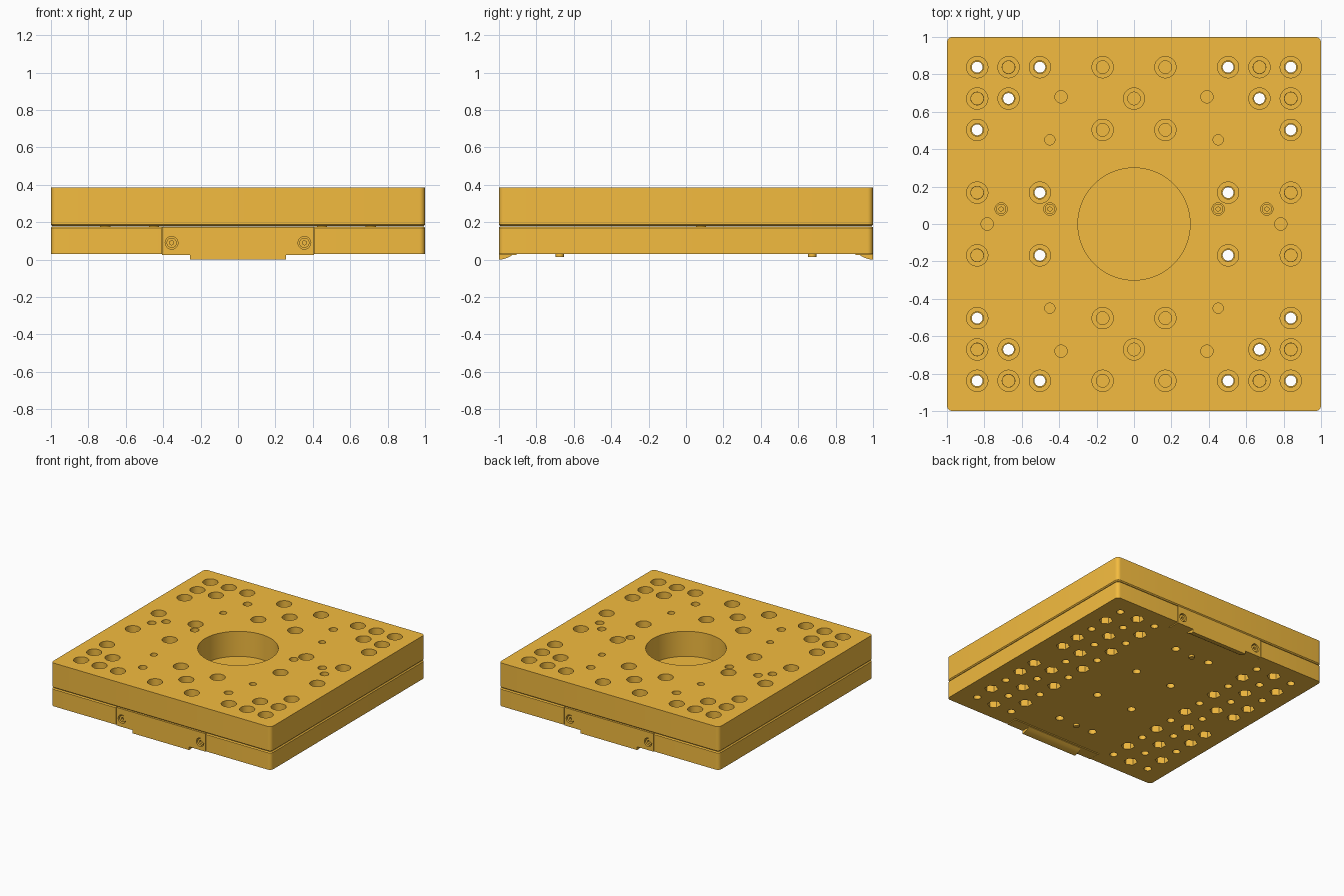
import bpy, bmesh
from math import cos, sin, pi
from mathutils import Matrix

if "Cube" in bpy.data.objects:
    bpy.data.objects.remove(bpy.data.objects["Cube"])

P = 0.1677                      # hole grid pitch
Z0, Z1, Z2 = 0.03, 0.177, 0.385  # underside, seam, top
mat = bpy.data.materials.new("orange")
mat.diffuse_color = (0.9, 0.5, 0.05, 1)
mat.use_nodes = True
mat.node_tree.nodes["Principled BSDF"].inputs["Base Color"].default_value = mat.diffuse_color


def lathe(bm, x, y, prof, xf=None):
    """Closed stepped cylinder along z; prof = [(radius, z, sides)] pairs."""
    def ring(r, z, n):
        vs = []
        for i in range(n):
            a = 2 * pi * (i + 0.5) / n
            co = Matrix.Translation((x, y, 0)) @ Matrix.Translation((r * cos(a), r * sin(a), z))
            co = co.translation
            vs.append(bm.verts.new(xf @ co if xf else co))
        return vs
    rings = [ring(r, z, 32 if r < 0.2 else 96) for r, z in prof]
    bm.faces.new(rings[0][::-1])
    for a, b in zip(rings, rings[1:]):
        n = len(a)
        for i in range(n):
            bm.faces.new((a[i], a[(i + 1) % n], b[(i + 1) % n], b[i]))
    bm.faces.new(rings[-1])


def prism(bm, x, y, r, z0, z1, n, xf=None):
    m = Matrix.Translation((x, y, (z0 + z1) / 2))
    bmesh.ops.create_cone(bm, cap_ends=True, segments=n, radius1=r, radius2=r,
                          depth=z1 - z0, matrix=(xf @ m) if xf else m)


def box(bm, lo, hi):
    c = [(a + b) / 2 for a, b in zip(lo, hi)]
    s = [b - a for a, b in zip(lo, hi)]
    return bmesh.ops.create_cube(bm, size=1, matrix=Matrix.Translation(c) @ Matrix.Diagonal((*s, 1)))["verts"]


def finish(name, bm):
    bmesh.ops.recalc_face_normals(bm, faces=bm.faces[:])
    me = bpy.data.meshes.new(name)
    bm.to_mesh(me)
    bm.free()
    me.materials.append(mat)
    ob = bpy.data.objects.new(name, me)
    bpy.context.collection.objects.link(ob)
    return ob


def cut(ob, bm):
    tool = finish("cutter", bm)
    mod = ob.modifiers.new("holes", "BOOLEAN")
    mod.operation, mod.solver, mod.object = "DIFFERENCE", "EXACT", tool
    deps = bpy.context.evaluated_depsgraph_get()
    me = bpy.data.meshes.new_from_object(ob.evaluated_get(deps))
    ob.modifiers.clear()
    ob.data = me
    bpy.data.objects.remove(tool)


def plate(name, z0, z1, ch):
    bm = bmesh.new()
    box(bm, (-1, -1, z0), (1, 1, z1))
    vert = [e for e in bm.edges if abs(e.verts[0].co.z - e.verts[1].co.z) > 0.01]
    bmesh.ops.bevel(bm, geom=vert, offset=0.03, segments=6, profile=0.5, affect="EDGES")
    rim = [e for e in bm.edges if abs(e.verts[0].co.z - e.verts[1].co.z) < 1e-5
           and abs(e.verts[0].co.z - ch) < 1e-4]
    bmesh.ops.bevel(bm, geom=rim, offset=0.008, segments=1, affect="EDGES")
    return finish(name, bm)


def mirror4(pts):
    return sorted({(sx * x, sy * y) for x, y in pts for sx in (1, -1) for sy in (1, -1)})


# Grid positions (in pitches): through bolts, wide through bolts, blind counterbores
narrow = mirror4([(5, 5), (3, 5), (4, 4), (5, 3), (3, 1)])
wide = mirror4([(4, 5), (5, 4), (5, 1)])
blind = mirror4([(1, 5), (0, 4), (1, 3)])
screws = [(s * x, 0.08) for x in (0.45, 0.71) for s in (1, -1)]

# Upper plate with counterbores, dowel holes and the central bore
upper = plate("upper_plate", Z1 + 0.002, Z2, Z1 + 0.002)
bm = bmesh.new()
for i, j in narrow + wide + blind:
    lathe(bm, i * P, j * P, [(0.034, 0.1), (0.034, 0.26), (0.057, 0.26), (0.057, 0.5)])
for x, y in mirror4([(0.39, 0.68), (0.785, 0)]) + screws:
    prism(bm, x, y, 0.033, 0.1, 0.5, 32)
for x, y in mirror4([(0.45, 0.45)]):
    prism(bm, x, y, 0.027, 0.1, 0.5, 32)
prism(bm, 0, 0, 0.3, 0.1, 0.5, 96)
cut(upper, bm)

# Lower plate with nut pockets, round holes and two clip notches
lower = plate("lower_plate", Z0, Z1, Z1)
bm = bmesh.new()
for s in (1, -1):
    ys = sorted((s * 1.1, s * 0.9))
    box(bm, (-0.41, ys[0], -0.1), (0.41, ys[1], 0.3))
    for i in (3, 4, 5):
        for j in range(-5, 6):
            x, y = s * i * P, j * P
            through = (s * i, j) in narrow + wide
            nut = (s * i, j) in wide or ((i + j) % 2 and (i, j) != (5, 0))
            if nut:
                prism(bm, x, y, 0.052, -0.1, 0.11, 6)
                if through:
                    prism(bm, x, y, 0.033, 0.1099, 0.3, 32)
            elif (i + j) % 2 == 0:
                prism(bm, x, y, 0.029, -0.1, 0.3 if through else 0.12, 32)
for x, y in mirror4([(0.16, 0.68), (0.167, 0.23)]):
    prism(bm, x, y, 0.031, -0.1, 0.12, 32)
cut(lower, bm)


def socket_screw(name, x, y, z0, z1, r, xf=None):
    bm = bmesh.new()
    prism(bm, x, y, r, z0, z1, 32, xf)
    ob = finish(name, bm)
    bm = bmesh.new()
    prism(bm, x, y, r * 0.45, z1 - 0.025, z1 + 0.05, 6, xf)
    cut(ob, bm)
    return ob


# Socket screws sunk in the top
for x, y in screws:
    socket_screw("top_screw", x, y, Z1, 0.31, 0.027)

# Edge clips front and back: block, curved tongue and two screws each
hook = [(1.0, 0.0), (0.985, 0.001), (0.965, 0.006), (0.945, 0.014), (0.92, 0.03),
        (0.92, 0.05), (1.0, 0.05)]
for s, side in ((-1, "front"), (1, "back")):
    bm = bmesh.new()
    ys = sorted((s * 1.0, s * 0.905))
    box(bm, (-0.405, ys[0], 0.026), (0.405, ys[1], 0.174))
    clip = finish(side + "_clip", bm)
    # local z points outward from the face, local y is world z
    xf = Matrix(((1, 0, 0, 0), (0, 0, s, 0), (0, 1, 0, 0), (0, 0, 0, 1)))
    bm = bmesh.new()
    for x in (-0.355, 0.355):
        prism(bm, x, 0.09, 0.034, 0.96, 1.1, 32, xf)
    cut(clip, bm)
    for x in (-0.355, 0.355):
        socket_screw(side + "_clip_screw", x, 0.09, 0.95, 0.992, 0.027, xf)
    bm = bmesh.new()
    a, b = [[bm.verts.new((x, s * y, z)) for y, z in hook] for x in (-0.257, 0.257)]
    bm.faces.new(a)
    bm.faces.new(b[::-1])
    for i in range(len(a)):
        k = (i + 1) % len(a)
        bm.faces.new((a[i], a[k], b[k], b[i]))
    finish(side + "_tongue", bm)
    # Small locating pin on the underside
    bm = bmesh.new()
    prism(bm, 0, s * 0.675, 0.022, 0.013, 0.1, 24)
    finish(side + "_locating_pin", bm)

# Smooth curved walls, keep edges crisp
for ob in bpy.context.scene.objects:
    ob.select_set(True)
bpy.context.view_layer.objects.active = upper
bpy.ops.object.shade_smooth_by_angle(angle=0.6)
